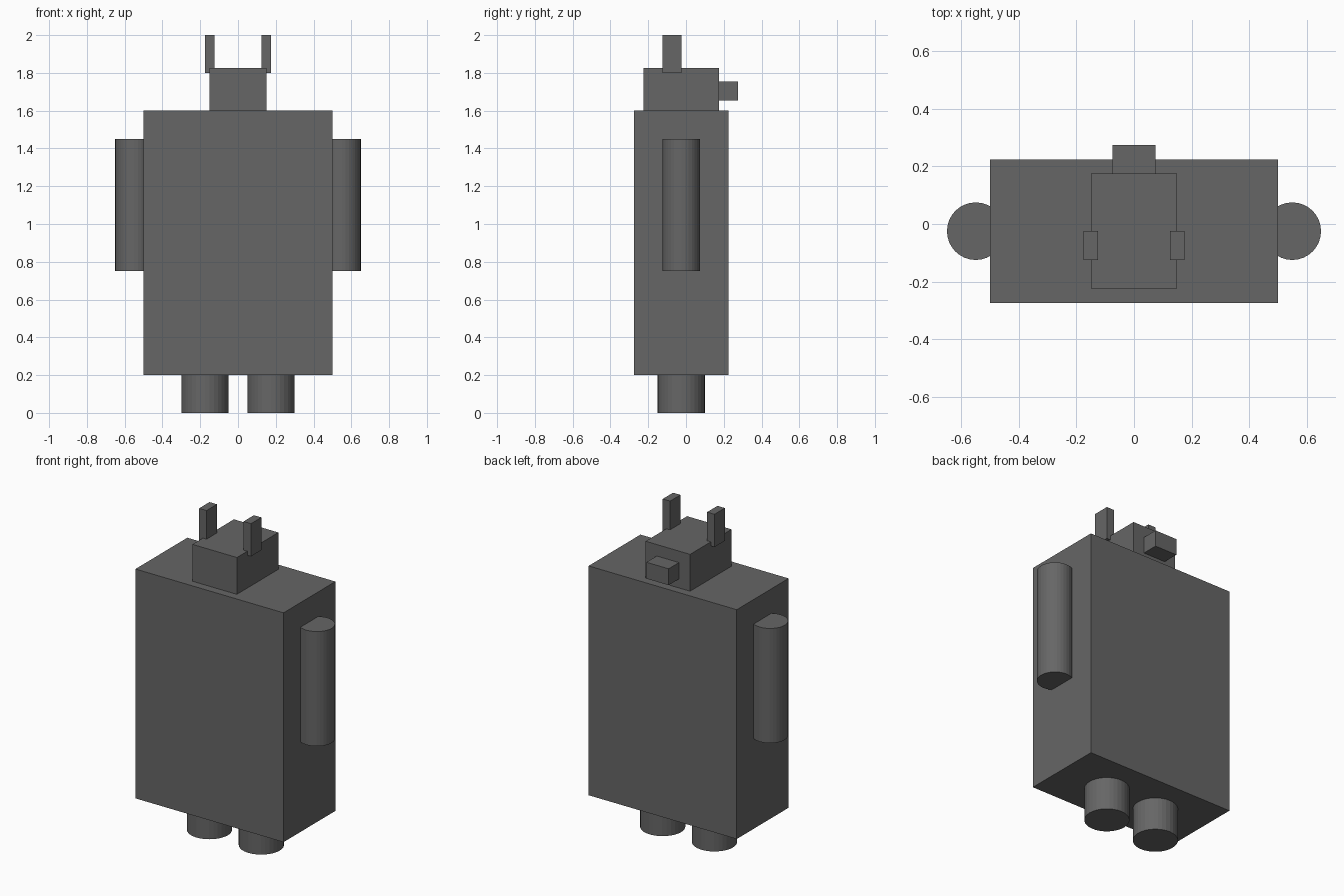
import bpy

if "Cube" in bpy.data.objects:
    bpy.data.objects.remove(bpy.data.objects["Cube"])

grey = bpy.data.materials.new("dark_grey")
grey.diffuse_color = (0.133, 0.133, 0.133, 1)
grey.use_nodes = True
grey.node_tree.nodes["Principled BSDF"].inputs["Base Color"].default_value = grey.diffuse_color


def finish(name):
    ob = bpy.context.object
    ob.name = name
    ob.data.name = name
    ob.data.materials.append(grey)
    return ob


def box(name, lo, hi):
    """Box between two opposite corners."""
    bpy.ops.mesh.primitive_cube_add(
        size=1, location=[(a + b) / 2 for a, b in zip(lo, hi)])
    ob = finish(name)
    ob.scale = [b - a for a, b in zip(lo, hi)]
    bpy.ops.object.transform_apply(location=False, rotation=False, scale=True)
    return ob


def column(name, x, y, radius, z0, z1):
    """Upright cylinder."""
    bpy.ops.mesh.primitive_cylinder_add(
        vertices=32, radius=radius, depth=z1 - z0, location=(x, y, (z0 + z1) / 2))
    return finish(name)


# Torso, head and the snout on the rear side of the head
box("body", (-0.5, -0.275, 0.2), (0.5, 0.225, 1.6))
box("head", (-0.15, -0.225, 1.6), (0.15, 0.175, 1.825))
box("snout", (-0.075, 0.175, 1.655), (0.075, 0.275, 1.755))

# Paired parts
for side, s in (("left", -1), ("right", 1)):
    x0, x1 = sorted((s * 0.125, s * 0.175))
    box(side + "_ear", (x0, -0.125, 1.8), (x1, -0.025, 2.0))
    column(side + "_arm", s * 0.55, -0.025, 0.1, 0.75, 1.45)
    column(side + "_leg", s * 0.175, -0.025, 0.125, 0.0, 0.2)
